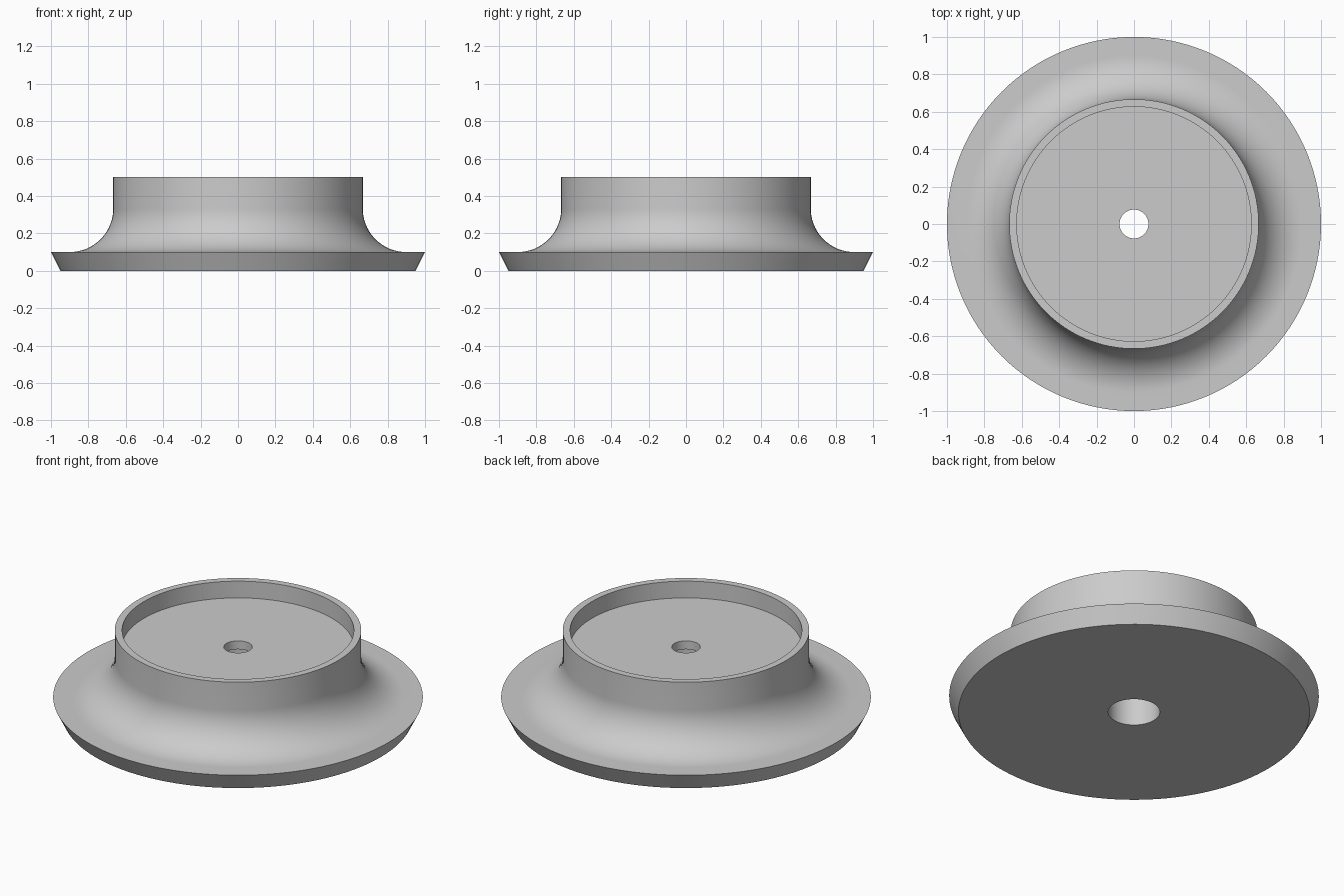
import bpy
import bmesh
import math

cube = bpy.data.objects.get("Cube")
if cube:
    bpy.data.objects.remove(cube, do_unlink=True)

SEGMENTS = 128
BASE_Z, FLOOR_Z, TOP_Z = 0.1, 0.4, 0.5
COLLAR_R, FILLET_R = 0.667, 0.233

# Single grey material
grey = bpy.data.materials.new("plain grey")
grey.use_nodes = True
colour = (0.6, 0.6, 0.6, 1)
grey.diffuse_color = colour
grey.node_tree.nodes["Principled BSDF"].inputs["Base Color"].default_value = colour


def lathe(name, profile):
    """Revolve a closed (radius, height) profile about z."""
    bm = bmesh.new()
    verts = [bm.verts.new((r, 0, z)) for r, z in profile]
    edges = [bm.edges.new((v, verts[(i + 1) % len(verts)]))
             for i, v in enumerate(verts)]
    bmesh.ops.spin(bm, geom=verts + edges, cent=(0, 0, 0), axis=(0, 0, 1),
                   angle=math.tau, steps=SEGMENTS, use_duplicate=False)
    bmesh.ops.remove_doubles(bm, verts=bm.verts, dist=0.0001)
    bmesh.ops.recalc_face_normals(bm, faces=bm.faces)
    mesh = bpy.data.meshes.new(name)
    bm.to_mesh(mesh)
    bm.free()
    mesh.materials.append(grey)
    obj = bpy.data.objects.new(name, mesh)
    bpy.context.collection.objects.link(obj)
    bpy.ops.object.select_all(action="DESELECT")
    obj.select_set(True)
    bpy.context.view_layer.objects.active = obj
    bpy.ops.object.shade_smooth_by_angle(angle=math.radians(25))
    return obj


# Concave sweep from the flange up to the collar
fillet = []
for i in range(25):
    a = math.pi / 2 * i / 24
    fillet.append((COLLAR_R + FILLET_R * (1 - math.sin(a)),
                   BASE_Z + FILLET_R * (1 - math.cos(a))))

# Underside and bevelled flange, fillet, collar, recess, stepped bore
flange = [(0.14, 0), (0.95, 0), (1, BASE_Z)]
collar = [(COLLAR_R, TOP_Z), (0.627, TOP_Z), (0.627, FLOOR_Z)]
bore = [(0.077, FLOOR_Z), (0.077, 0.35), (0.14, 0.35)]
lathe("flanged_collar", flange + fillet + collar + bore)
